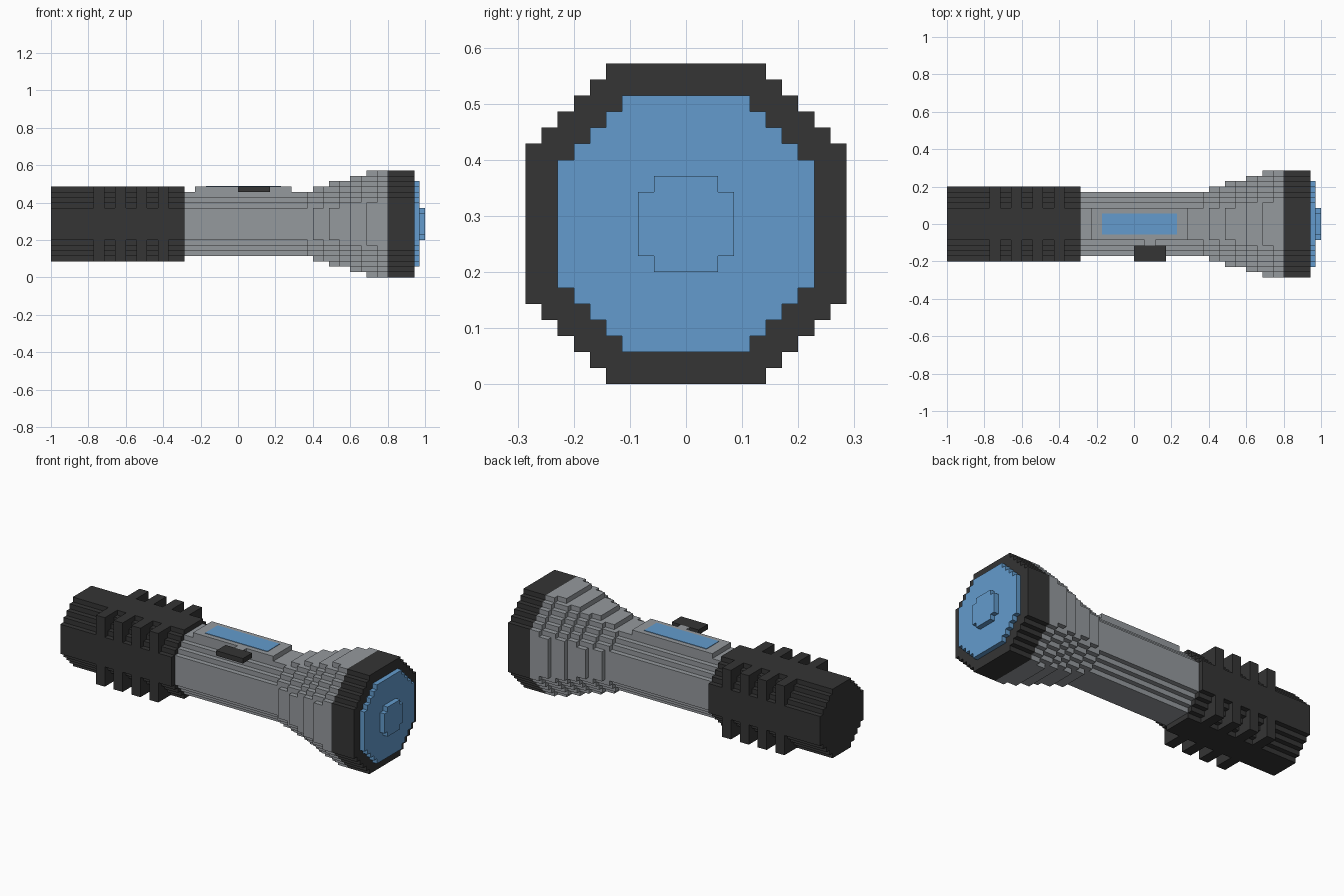
import bpy
import bmesh

if "Cube" in bpy.data.objects:
    bpy.data.objects.remove(bpy.data.objects["Cube"], do_unlink=True)

U = 2 / 70          # one block
CENTRE = 10         # axis height in blocks


def material(name, rgb):
    m = bpy.data.materials.new(name)
    m.use_nodes = True
    m.diffuse_color = (*rgb, 1)
    m.node_tree.nodes["Principled BSDF"].inputs["Base Color"].default_value = (*rgb, 1)
    return m


dark = material("dark_rubber", (0.035, 0.035, 0.035))
grey = material("grey_metal", (0.30, 0.32, 0.34))
blue = material("blue_glass", (0.125, 0.33, 0.61))


def finish(name, bm, mat):
    bmesh.ops.recalc_face_normals(bm, faces=bm.faces)
    mesh = bpy.data.meshes.new(name)
    bm.to_mesh(mesh)
    bm.free()
    mesh.materials.append(mat)
    obj = bpy.data.objects.new(name, mesh)
    bpy.context.collection.objects.link(obj)
    return obj


def stepped_octagon(r, flat):
    """Outline of a blocky octagon: radius r, half-length of its flat sides."""
    quarter = [(r, flat)]
    for k in range(1, r - flat + 1):
        quarter += [(r - k, flat + k - 1), (r - k, flat + k)]
    outline = []
    for _ in range(4):
        outline += quarter
        quarter = [(-b, a) for a, b in quarter]
    return outline


def barrel(name, mat, sections):
    """Row of blocky octagonal prisms along x: (start, end, radius, flat)."""
    bm = bmesh.new()
    for x0, x1, r, flat in sections:
        verts = [bm.verts.new((x0 * U, a * U, (b + CENTRE) * U))
                 for a, b in stepped_octagon(r, flat)]
        face = bm.faces.new(verts)
        new = bmesh.ops.extrude_face_region(bm, geom=[face], use_keep_orig=True)
        moved = [g for g in new["geom"] if isinstance(g, bmesh.types.BMVert)]
        bmesh.ops.translate(bm, verts=moved, vec=((x1 - x0) * U, 0, 0))
    return finish(name, bm, mat)


def block(name, mat, x, y, z):
    """Box given by its block ranges, z measured from the axis."""
    bm = bmesh.new()
    bmesh.ops.create_cube(bm, size=1)
    for v in bm.verts:
        v.co = (x[v.co.x > 0] * U, y[v.co.y > 0] * U, (z[v.co.z > 0] + CENTRE) * U)
    return finish(name, bm, mat)


# Handle grip: octagonal, with four square ribs
grip = []
start = -35
for rib in range(-27, -14, 4):
    grip += [(start, rib, 7, 3), (rib, rib + 2, 7, 7)]
    start = rib + 2
grip.append((start, -10, 7, 3))
barrel("handle_grip", dark, grip)

# Body tube
barrel("body_tube", grey, [(-10, 13, 6, 3)])

# Flared head: flat sides and diagonals step out at different places
barrel("flared_head", grey, [
    (13, 14, 6, 4), (14, 16, 7, 3), (16, 17, 7, 4), (17, 19, 8, 3),
    (19, 21, 8, 4), (21, 23, 9, 4), (23, 24, 9, 5), (24, 26, 10, 4),
    (26, 28, 10, 5)])

# Bezel, lens and raised lens centre
barrel("bezel", dark, [(28, 33, 10, 5)])
barrel("lens", blue, [(33, 34, 8, 4)])
barrel("lens_centre", blue, [(34, 35, 3, 2)])

# Top panel with coloured plate
block("top_panel", grey, (-8, 10), (-3, 3), (6, 7))
block("panel_plate", blue, (-6, 8), (-2, 2), (7, 7.1))

# Side switch on a short stem
block("switch_stem", grey, (2, 4), (-4, -3), (6, 7))
block("switch", dark, (0, 6), (-7, -4), (6, 7))
